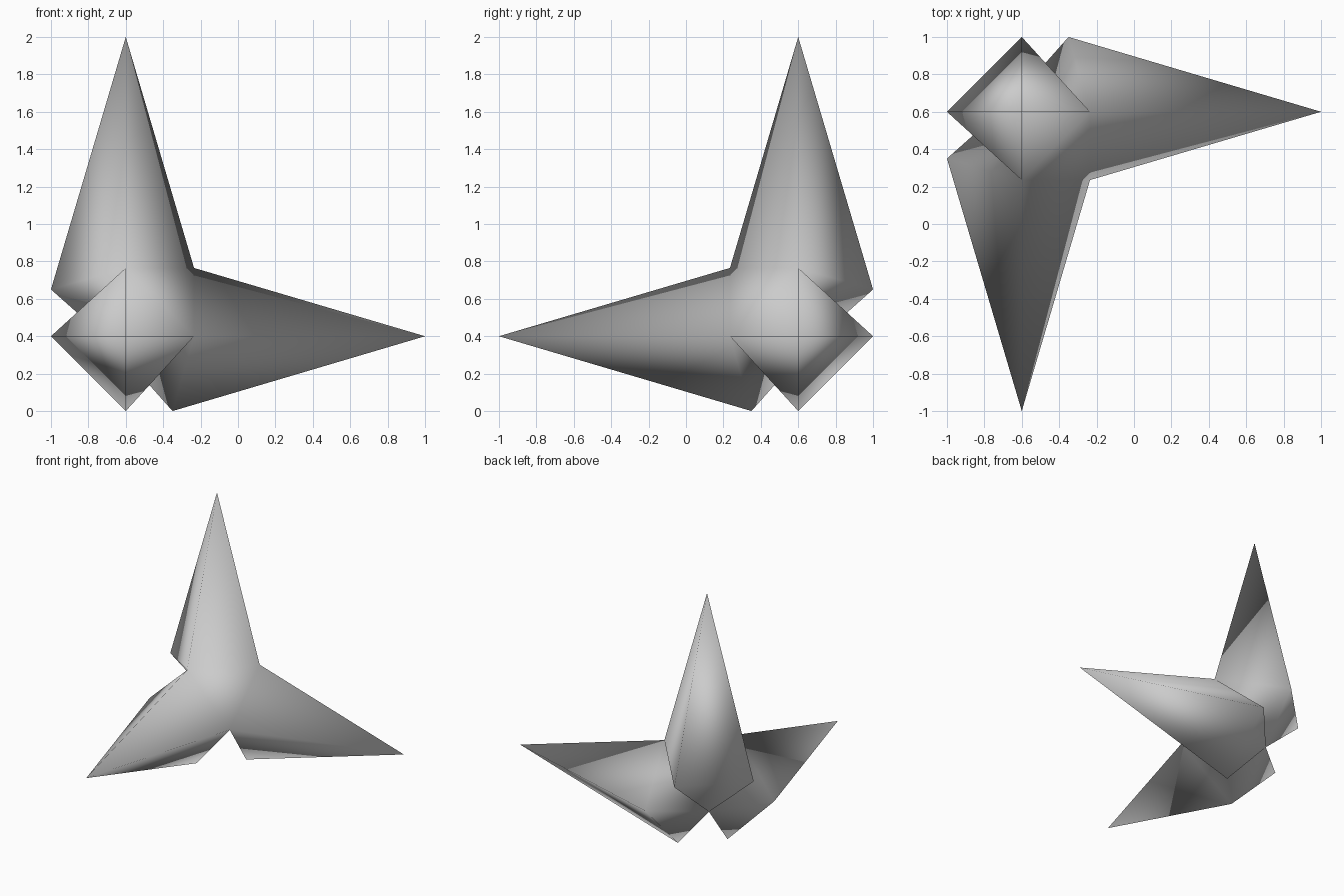
import bpy
import bmesh
from mathutils import Vector

if "Cube" in bpy.data.objects:
    bpy.data.objects.remove(bpy.data.objects["Cube"])

grey = bpy.data.materials.new("light_grey")
grey.diffuse_color = (0.6, 0.6, 0.6, 1)
grey.use_nodes = True
grey.node_tree.nodes["Principled BSDF"].inputs["Base Color"].default_value = grey.diffuse_color

# One spike in its own frame: (side, side, along); the other two are axis rotations
INNER = 0.365            # corners shared by neighbouring spikes
TIP = (0, 0, 1.6)
RIGHT, FRONT = (INNER, 0, INNER), (0, INNER, INNER)
LEFT, BACK = (-0.4, 0, 0.25), (0, -0.4, 0.25)
HUB = (-0.056, -0.056, -0.056)
SPIKE = [(TIP, RIGHT, FRONT), (TIP, FRONT, LEFT), (TIP, LEFT, BACK), (TIP, BACK, RIGHT),
         (HUB, LEFT, FRONT), (HUB, BACK, LEFT), (HUB, RIGHT, BACK)]

bm = bmesh.new()


def place(p):
    # The hub sits at the back left; the second axis points to the front
    return Vector((p[0] - 0.6, 0.6 - p[1], p[2] + 0.4))


def add_face(points):
    bm.faces.new([bm.verts.new(place(p)) for p in reversed(points)])


# Three spikes, by cycling the axes
for turn in range(3):
    for tri in SPIKE:
        add_face([p[turn:] + p[:turn] for p in tri])

# Small web between the three spikes
add_face([RIGHT, (INNER, INNER, 0), FRONT])

bmesh.ops.remove_doubles(bm, verts=bm.verts, dist=0.001)
bmesh.ops.recalc_face_normals(bm, faces=bm.faces)
for f in bm.faces:
    f.smooth = True

mesh = bpy.data.meshes.new("three_spikes")
bm.to_mesh(mesh)
bm.free()
mesh.materials.append(grey)
bpy.context.collection.objects.link(bpy.data.objects.new("three_spikes", mesh))
